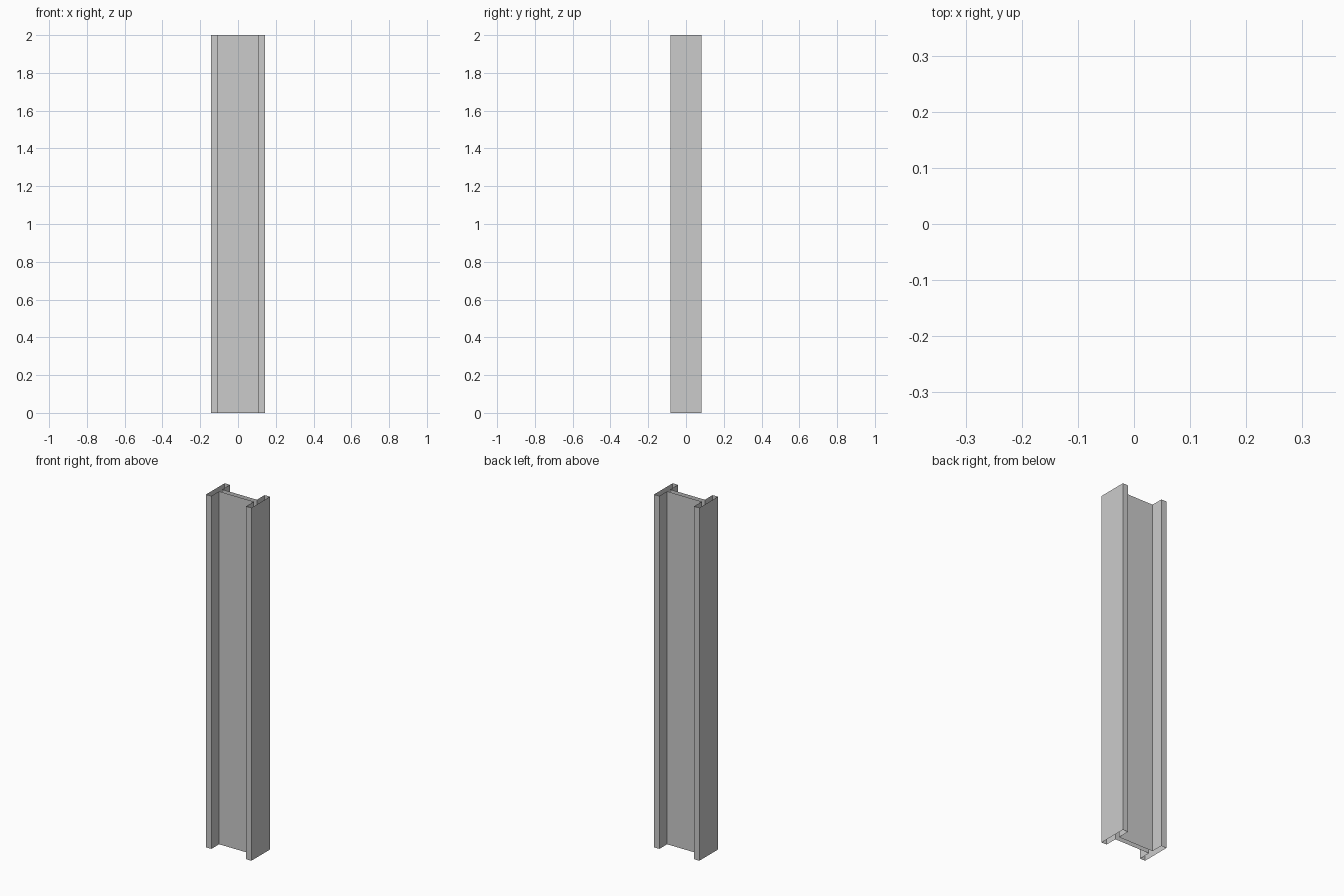
import bpy, bmesh

if "Cube" in bpy.data.objects:
    bpy.data.objects.remove(bpy.data.objects["Cube"])

HALF_W, HALF_D = 0.142, 0.083   # outer half sizes in x and y
INNER_X, WEB_Y = 0.109, 0.014   # flange inner face, half web thickness
HEIGHT = 2.0

# One quarter of the H-shaped section, mirrored around to a closed loop
quarter = [(HALF_W, HALF_D), (INNER_X, HALF_D), (INNER_X, WEB_Y)]
upper = quarter + [(-x, y) for x, y in reversed(quarter)]
outline = upper + [(-x, -y) for x, y in upper]

# Side walls only: the beam is an open shell at both ends
bm = bmesh.new()
rings = [[bm.verts.new((x, y, z)) for x, y in outline] for z in (0, HEIGHT)]
low, high = rings
for i in range(len(outline)):
    j = (i + 1) % len(outline)
    bm.faces.new((low[i], low[j], high[j], high[i]))

mesh = bpy.data.meshes.new("steel_beam")
bm.to_mesh(mesh)
bm.free()
beam = bpy.data.objects.new("steel_beam", mesh)
bpy.context.collection.objects.link(beam)
